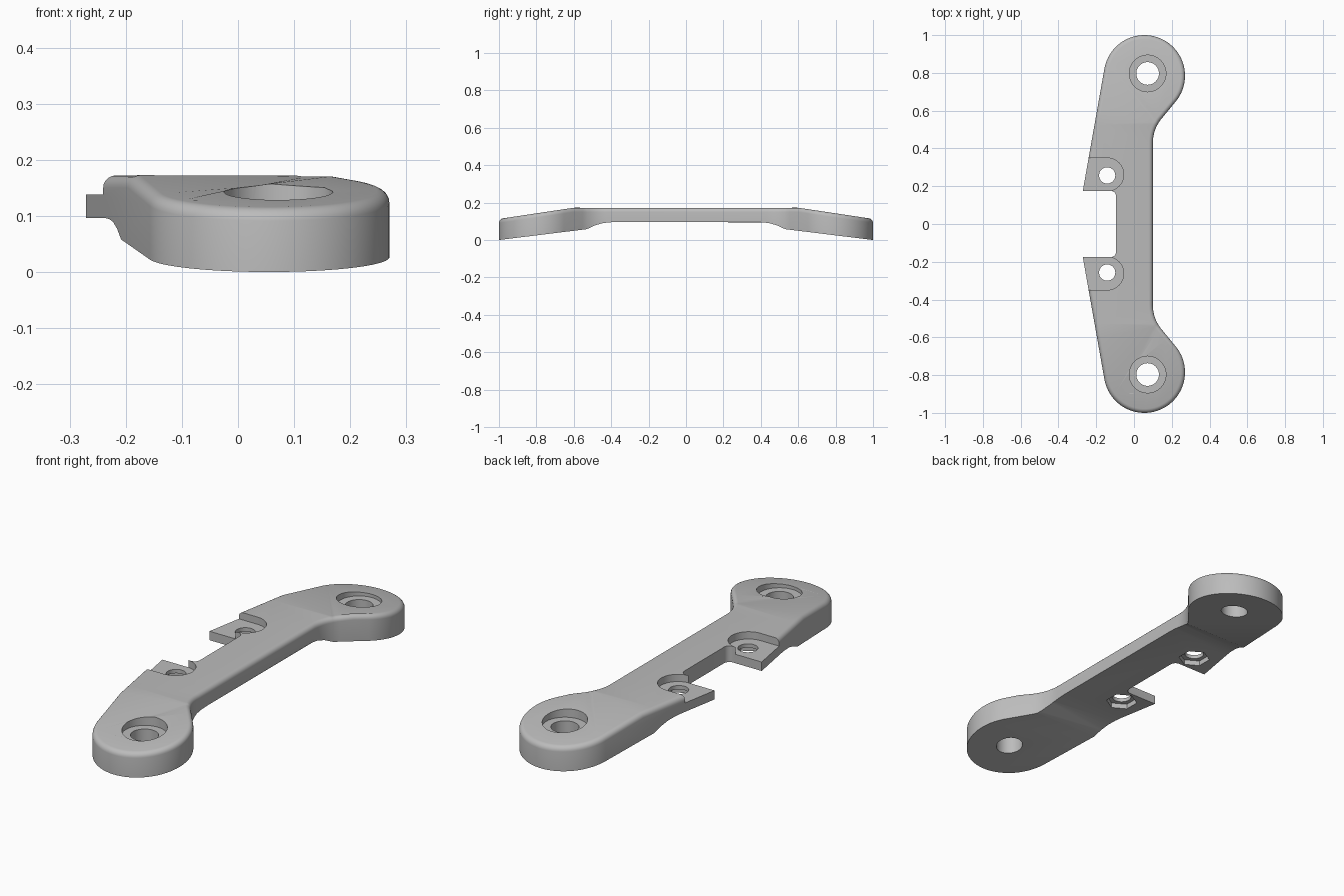
import bpy, bmesh
from math import radians, cos, sin, pi
from mathutils import Vector

if "Cube" in bpy.data.objects:
    bpy.data.objects.remove(bpy.data.objects["Cube"])

grey = bpy.data.materials.new("light_grey")
grey.use_nodes = True
grey.diffuse_color = (0.5, 0.5, 0.5, 1)
grey.node_tree.nodes["Principled BSDF"].inputs["Base Color"].default_value = (0.5, 0.5, 0.5, 1)


def arc(cx, cy, r, a0, a1, n):
    """Points along an arc, angles in degrees."""
    angles = [radians(a0 + (a1 - a0) * i / n) for i in range(n + 1)]
    return [(cx + r * cos(a), cy + r * sin(a)) for a in angles]


def prism(outline, z0, z1):
    """Closed bmesh prism from a plan outline."""
    bm = bmesh.new()
    base = bm.faces.new([bm.verts.new((x, y, z0)) for x, y in outline])
    ext = bmesh.ops.extrude_face_region(bm, geom=[base], use_keep_orig=True)
    for v in ext["geom"]:
        if isinstance(v, bmesh.types.BMVert):
            v.co.z = z1
    bmesh.ops.recalc_face_normals(bm, faces=bm.faces)
    return bm


def make_object(name, bm):
    mesh = bpy.data.meshes.new(name)
    bm.to_mesh(mesh)
    bm.free()
    mesh.materials.append(grey)
    obj = bpy.data.objects.new(name, mesh)
    bpy.context.collection.objects.link(obj)
    return obj


def height(profile, y):
    """Interpolate a (distance, height) profile at |y|."""
    y = min(abs(y), 1.0)
    for (a, za), (b, zb) in zip(profile, profile[1:]):
        if y <= b:
            return za + (zb - za) * (y - a) / (b - a)
    return profile[-1][1]


TOP = [(0, 0.172), (0.6, 0.172), (1, 0.113)]
BOTTOM = [(0, 0.096), (0.37, 0.096), (0.41, 0.0945), (0.45, 0.089),
          (0.49, 0.077), (0.53, 0.058), (1, 0)]

# Plan outline: waist fillet, round end, tapered outer edge, mirrored
half = arc(0.3, 0.43, 0.2, 180, 142, 10)
half += arc(0.055, 0.785, 0.215, -38, 170, 48)
half.append((-0.272, 0.17))
outline = half + [(x, -y) for x, y in reversed(half)]
bm = prism(outline, 0, 1)

# Bend the slab to the side profile
for y in [p[0] for p in TOP[1:-1] + BOTTOM[1:-1]]:
    for s in (1, -1):
        bmesh.ops.bisect_plane(bm, geom=bm.verts[:] + bm.edges[:] + bm.faces[:],
                               plane_co=(0, s * y, 0), plane_no=(0, 1, 0))
for v in bm.verts:
    v.co.z = height(TOP if v.co.z > 0.5 else BOTTOM, v.co.y)
bmesh.ops.dissolve_limit(bm, angle_limit=radians(0.5), verts=bm.verts, edges=bm.edges)
bm.normal_update()

# Round the top rim
rim = [e for e in bm.edges if len(e.link_faces) == 2
       and max(f.normal.z for f in e.link_faces) > 0.9
       and abs(min(f.normal.z for f in e.link_faces)) < 0.1]
bmesh.ops.bevel(bm, geom=rim, offset=0.022, segments=5, profile=0.5,
                affect="EDGES", clamp_overlap=False)
bmesh.ops.recalc_face_normals(bm, faces=bm.faces)
bracket = make_object("bracket_body", bm)


def cut(outline, z0, z1):
    """Subtract a prism from the bracket."""
    cutter = make_object("cutter", prism(outline, z0, z1))
    cutter.hide_render = True
    mod = bracket.modifiers.new("cut", "BOOLEAN")
    mod.operation = "DIFFERENCE"
    mod.solver = "EXACT"
    mod.object = cutter
    bpy.ops.object.modifier_apply(modifier=mod.name)
    bpy.data.objects.remove(cutter)


bpy.ops.object.select_all(action="DESELECT")
bpy.context.view_layer.objects.active = bracket
bracket.select_set(True)

# Central notch with rounded inner corners
cut([(-0.4, -0.175)] + arc(-0.122, -0.148, 0.027, -90, 0, 8)
    + arc(-0.122, 0.148, 0.027, 0, 90, 8) + [(-0.4, 0.175)], -0.1, 0.4)

for s in (1, -1):
    # Mounting hole with counterbore
    cut(arc(0.072, s * 0.797, 0.06, 0, 352.5, 47), -0.1, 0.4)
    cut(arc(0.072, s * 0.797, 0.097, 0, 352.5, 47), 0.113, 0.4)
    # Open slot recess, bolt hole and hexagonal nut pocket
    cut([(-0.4, s * 0.262 - 0.0875)] + arc(-0.142, s * 0.262, 0.0875, -90, 90, 24)
        + [(-0.4, s * 0.262 + 0.0875)], 0.138, 0.4)
    cut(arc(-0.142, s * 0.257, 0.043, 0, 350, 35), -0.1, 0.4)
    cut(arc(-0.142, s * 0.257, 0.07, 30, 330, 5), -0.1, 0.12)

bpy.ops.object.shade_smooth_by_angle(angle=radians(25))
